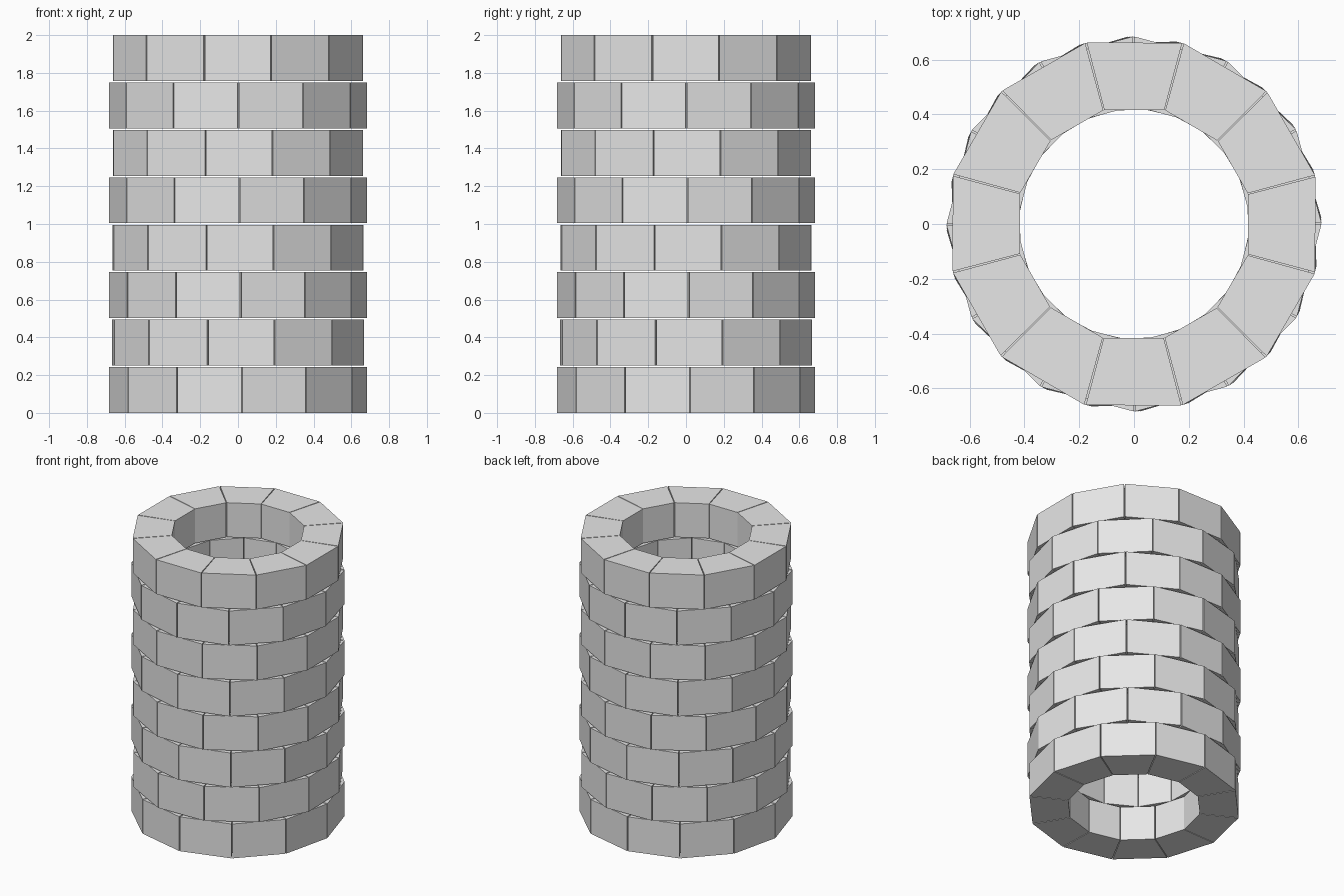
import bpy, bmesh, math

if "Cube" in bpy.data.objects:
    bpy.data.objects.remove(bpy.data.objects["Cube"])

COURSES, BLOCKS = 8, 12
R_OUT, R_IN = 0.684, 0.43
PITCH, HEIGHT = 0.251, 0.243      # thin open gap between courses
JOINT = math.radians(0.5)         # thin open joint between blocks
STEP = math.tau / BLOCKS

stone = bpy.data.materials.new("light grey stone")
stone.diffuse_color = (0.8, 0.8, 0.8, 1)
stone.use_nodes = True
stone.node_tree.nodes["Principled BSDF"].inputs["Base Color"].default_value = stone.diffuse_color


def add_block(bm, a0, a1, z0, z1):
    """One flat-sided wedge block between two angles."""
    plan = [(R_IN, a0), (R_OUT, a0), (R_OUT, a1), (R_IN, a1)]
    low, high = [[bm.verts.new((r * math.cos(a), r * math.sin(a), z)) for r, a in plan]
                 for z in (z0, z1)]
    bm.faces.new(low[::-1])
    bm.faces.new(high)
    for i in range(4):
        j = (i + 1) % 4
        bm.faces.new((low[i], low[j], high[j], high[i]))


# Each ring turns a little less than half a block from the one below
for c in range(COURSES):
    bm = bmesh.new()
    turn = math.radians(1.75 + c * 14.73)
    for b in range(BLOCKS):
        a = turn + b * STEP
        add_block(bm, a + JOINT / 2, a + STEP - JOINT / 2, c * PITCH, c * PITCH + HEIGHT)
    mesh = bpy.data.meshes.new(f"block_course_{c + 1}")
    bm.to_mesh(mesh)
    bm.free()
    mesh.materials.append(stone)
    bpy.context.collection.objects.link(bpy.data.objects.new(mesh.name, mesh))
